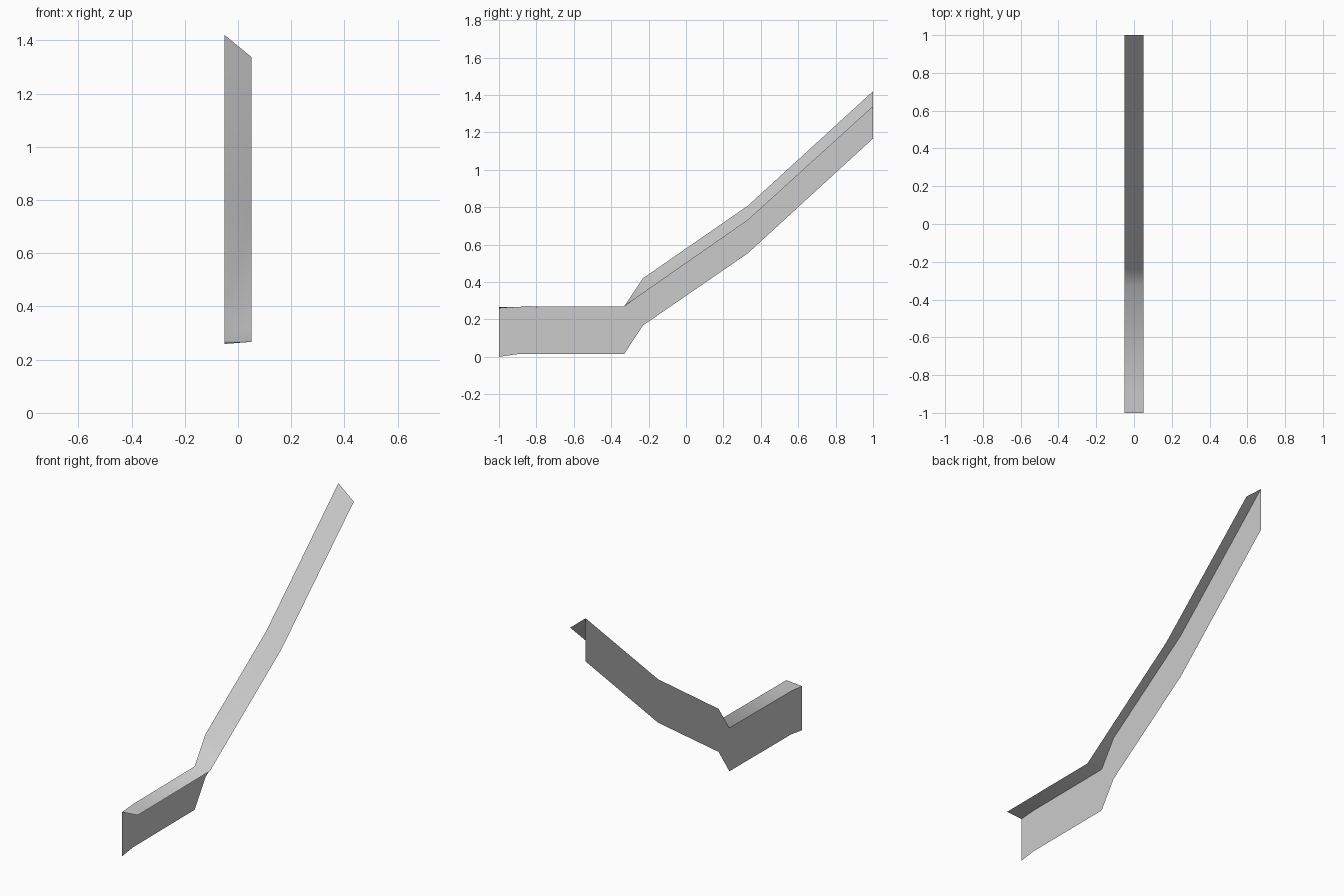
import bpy

if "Cube" in bpy.data.objects:
    bpy.data.objects.remove(bpy.data.objects["Cube"])

# stations along the length: y, wall top z, wall bottom z, outer rim z
STATIONS = [
    (-1.00, 0.259, 0.000, 0.267),
    (-0.90, 0.267, 0.014, 0.2675),
    (-0.33, 0.270, 0.016, 0.270),
    (-0.23, 0.420, 0.168, 0.340),
    (0.33, 0.807, 0.553, 0.730),
    (1.00, 1.420, 1.167, 1.338),
]
HALF_WIDTH = 0.05

grey = bpy.data.materials.new("light grey")
grey.diffuse_color = (0.6, 0.6, 0.6, 1)
grey.use_nodes = True
grey.node_tree.nodes["Principled BSDF"].inputs["Base Color"].default_value = grey.diffuse_color


def strip(name, edge_a, edge_b):
    """Ribbon of faces bridging two edge paths."""
    n = len(edge_a)
    faces = [(i, n + i, n + i + 1, i + 1) for i in range(n - 1)]
    mesh = bpy.data.meshes.new(name)
    mesh.from_pydata(edge_a + edge_b, [], faces)
    mesh.materials.append(grey)
    mesh.shade_smooth()
    obj = bpy.data.objects.new(name, mesh)
    bpy.context.collection.objects.link(obj)
    return obj


top = [(-HALF_WIDTH, y, t) for y, t, b, r in STATIONS]
bottom = [(-HALF_WIDTH, y, b) for y, t, b, r in STATIONS]
rim = [(HALF_WIDTH, y, r) for y, t, b, r in STATIONS]

# upright side wall and the sloping cap that overhangs it
strip("side_wall", top, bottom)
strip("top_cap", top, rim)
